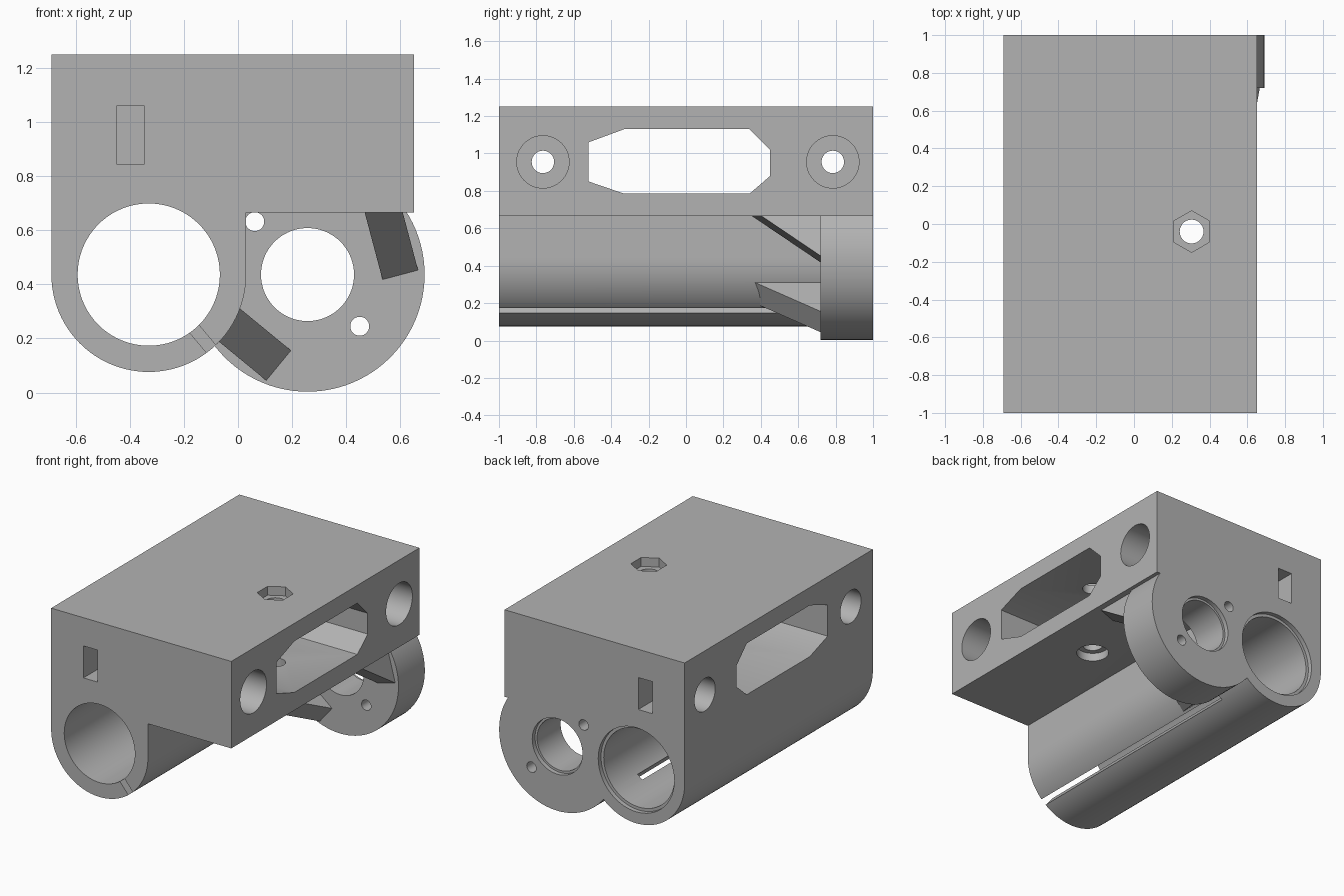
import bpy, bmesh, math
from mathutils import Vector

if "Cube" in bpy.data.objects:
    bpy.data.objects.remove(bpy.data.objects["Cube"])

grey = bpy.data.materials.new("plain grey")
grey.use_nodes = True
grey.diffuse_color = (0.45, 0.45, 0.45, 1)
grey.node_tree.nodes["Principled BSDF"].inputs["Base Color"].default_value = (0.45, 0.45, 0.45, 1)

# Where the two profile coordinates and the depth go, per extrusion axis
PLACE = {
    "x": lambda a, b, d: (d, a, b),
    "y": lambda a, b, d: (a, d, b),
    "z": lambda a, b, d: (a, b, d),
}


def finish(bm, name):
    bmesh.ops.recalc_face_normals(bm, faces=bm.faces)
    mesh = bpy.data.meshes.new(name)
    bm.to_mesh(mesh)
    bm.free()
    mesh.materials.append(grey)
    obj = bpy.data.objects.new(name, mesh)
    bpy.context.collection.objects.link(obj)
    return obj


def prism(name, outline, axis, start, end):
    bm = bmesh.new()
    place = PLACE[axis]
    face = bm.faces.new([bm.verts.new(place(a, b, start)) for a, b in outline])
    out = bmesh.ops.extrude_face_region(bm, geom=[face])
    moved = [v for v in out["geom"] if isinstance(v, bmesh.types.BMVert)]
    bmesh.ops.translate(bm, verts=moved, vec=Vector(place(0, 0, end - start)))
    return finish(bm, name)


def arc(centre, radius, first=0, last=360, steps=72):
    count = steps if last - first == 360 else steps + 1
    angles = [math.radians(first + (last - first) * i / steps) for i in range(count)]
    return [(centre[0] + radius * math.cos(t), centre[1] + radius * math.sin(t)) for t in angles]


def box(a0, a1, b0, b1):
    return [(a0, b0), (a1, b0), (a1, b1), (a0, b1)]


def combine(target, other, operation):
    mod = target.modifiers.new(operation, "BOOLEAN")
    mod.operation = operation
    mod.solver = "EXACT"
    mod.object = other
    bpy.context.view_layer.objects.active = target
    bpy.ops.object.modifier_apply(modifier=mod.name)
    bpy.data.objects.remove(other)


def rib(name, tip, root, half_width, tip_y, root_y):
    """Wedge on the flange, rising from the tip to its root on the body."""
    tip, root = Vector(tip), Vector(root)
    side = (root - tip).normalized().orthogonal() * half_width
    bm = bmesh.new()
    ends = []
    for s in (-1, 1):
        t, r = tip + side * s, root + side * s
        ends.append([bm.verts.new(p) for p in (
            (t.x, root_y, t.y), (r.x, tip_y, r.y), (r.x, root_y + 0.05, r.y), (t.x, root_y + 0.05, t.y))])
    for end in ends:
        bm.faces.new(end)
    for i in range(4):
        j = (i + 1) % 4
        bm.faces.new((ends[0][i], ends[0][j], ends[1][j], ends[1][i]))
    return finish(bm, name)


TUBE, MOTOR = (-0.33, 0.436), (0.257, 0.436)

# Block and tube as one profile
body = prism("clamp_body", [(0.03, 0.665), (0.65, 0.665), (0.65, 1.25), (-0.69, 1.25)]
             + arc(TUBE, 0.36, 180, 360, 48), "y", -1, 1)

# Slit along the tube, stopping at the flange
angle = math.radians(-50)
along = Vector((math.cos(angle), math.sin(angle)))
across = Vector((-along.y, along.x)) * 0.022
mid = Vector(TUBE)
slit = [mid + along * r + across * s for r, s in ((0.2, -1), (0.45, -1), (0.45, 1), (0.2, 1))]
combine(body, prism("slit", slit, "y", -1.1, 0.72), "DIFFERENCE")

# Round flange and its two ribs
combine(body, prism("flange", arc(MOTOR, 0.433, steps=96), "y", 0.72, 1), "UNION")
combine(body, rib("lower_rib", (0.15, 0.1), (-0.075, 0.285), 0.072, 0.3, 0.72), "UNION")
combine(body, rib("side_rib", (0.6, 0.435), (0.523, 0.725), 0.068, 0.29, 0.72), "UNION")


def cut(*args):
    combine(body, prism("cutter", *args), "DIFFERENCE")


# Tube and flange bores with shallow rear recesses
cut(arc(TUBE, 0.263), "y", -1.1, 1.1)
cut(arc(TUBE, 0.283), "y", 0.97, 1.1)
cut(arc(MOTOR, 0.172), "y", 0.6, 1.1)
cut(arc(MOTOR, 0.187), "y", 0.97, 1.1)
for spot in ((0.062, 0.632), (0.45, 0.245)):
    cut(arc(spot, 0.035, 0, 360, 32), "y", 0.7, 1.1)

# Large window through the block
cut([(-0.52, 0.85), (-0.33, 0.785), (0.34, 0.785), (0.45, 0.88), (0.45, 1.02),
     (0.34, 1.13), (-0.33, 1.13), (-0.52, 1.06)], "x", -0.8, 0.8)

# Cross bolts: through hole, recess at each side, nut pocket from the end
for y, end in ((-0.765, -1.1), (0.785, 1.1)):
    centre = (y, 0.955)
    cut(arc(centre, 0.06, 0, 360, 40), "x", -0.8, 0.8)
    cut(arc(centre, 0.14, 0, 360, 56), "x", 0.2, 0.8)
    cut(arc(centre, 0.11, 0, 360, 48), "x", -0.8, -0.51)
    inner = y - math.copysign(0.105, y)
    cut(box(-0.45, -0.345, 0.845, 1.06), "y", inner, end)

# Vertical bolt: hexagon recess on top, round recess below
post = (0.305, -0.04)
cut(arc(post, 0.063, 0, 360, 40), "z", 0.5, 1.4)
cut(arc(post, 0.11, 30, 390, 6), "z", 1.19, 1.4)
cut(arc(post, 0.1, 0, 360, 48), "z", 0.5, 0.72)

bpy.ops.object.select_all(action="DESELECT")
body.select_set(True)
bpy.context.view_layer.objects.active = body
bpy.ops.object.shade_smooth_by_angle(angle=math.radians(25))
